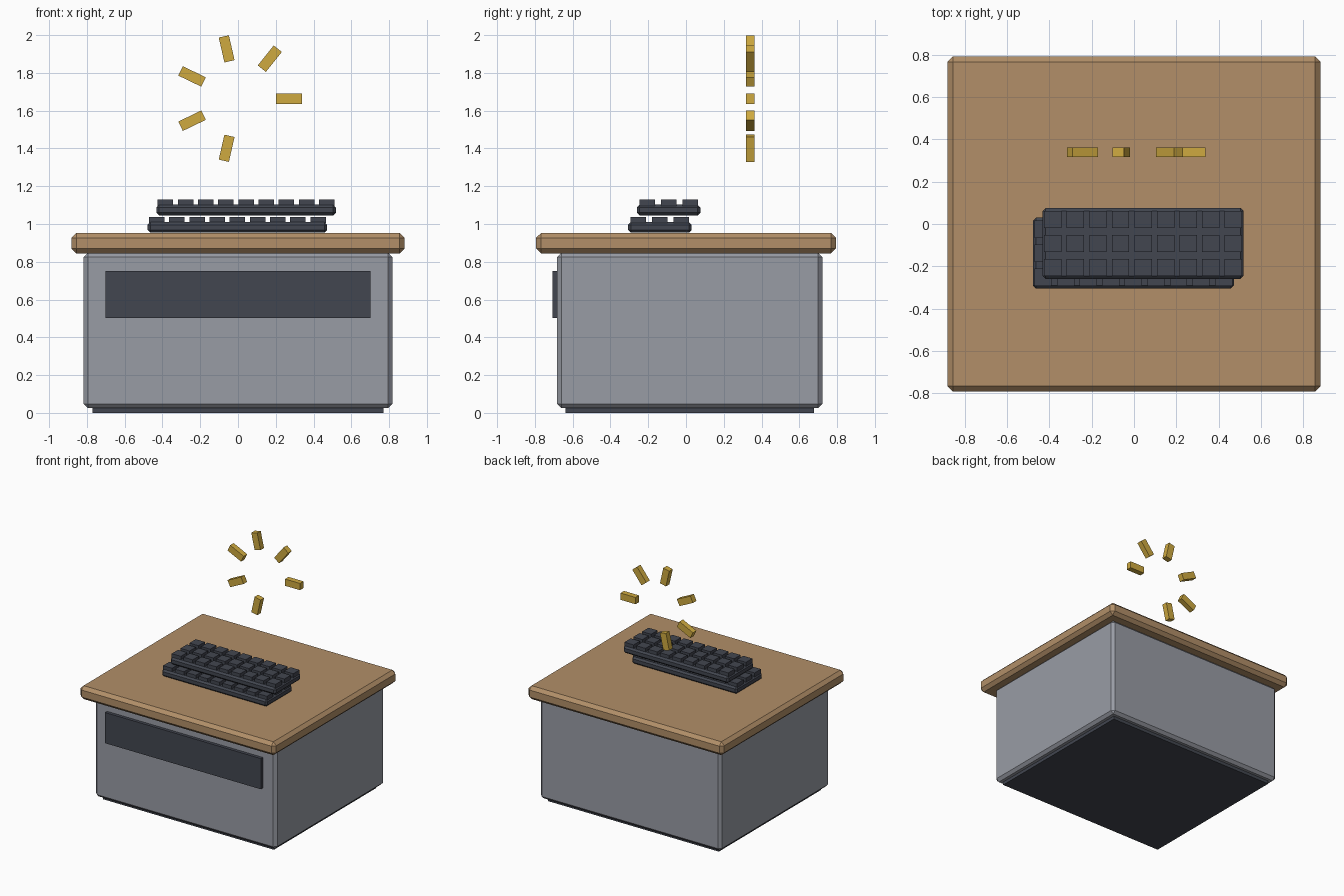
import bpy, math
from mathutils import Matrix

if "Cube" in bpy.data.objects:
    bpy.data.objects.remove(bpy.data.objects["Cube"])


def make_mat(name, rgb):
    m = bpy.data.materials.new(name)
    lin = [(c / 255 / 12.92) if c < 10 else ((c / 255 + 0.055) / 1.055) ** 2.4 for c in rgb]
    m.diffuse_color = (*lin, 1)
    m.use_nodes = True
    m.node_tree.nodes["Principled BSDF"].inputs["Base Color"].default_value = m.diffuse_color
    return m


WOOD = make_mat("wood", (178, 143, 104))
GREY = make_mat("grey metal", (153, 156, 165))
DARK = make_mat("dark charcoal", (66, 70, 80))
GOLD = make_mat("gold", (207, 170, 64))


def box(name, lo, hi, mat, chamfer=0.0):
    """Box between two corners with an optional single-step chamfer."""
    size = [b - a for a, b in zip(lo, hi)]
    mid = [(a + b) / 2 for a, b in zip(lo, hi)]
    bpy.ops.mesh.primitive_cube_add(size=1, location=mid)
    ob = bpy.context.object
    ob.name = name
    ob.data.transform(Matrix.Diagonal((*size, 1)))
    ob.data.materials.append(mat)
    if chamfer:
        mod = ob.modifiers.new("chamfer", 'BEVEL')
        mod.width = chamfer
        mod.segments = 1
    return ob


# Cabinet, recessed plinth, front panel and worktop
box("plinth", (-0.77, -0.637, 0), (0.77, 0.677, 0.06), DARK)
box("cabinet", (-0.817, -0.682, 0.026), (0.817, 0.722, 0.846), GREY, 0.022)
box("front_panel", (-0.702, -0.708, 0.502), (0.702, -0.67, 0.752), DARK)
box("worktop", (-0.882, -0.793, 0.844), (0.882, 0.793, 0.953), WOOD, 0.026)


def keyboard(name, cx, cy, z0):
    """Chamfered tray carrying a 9 by 3 grid of square keys."""
    box(name + "_tray", (cx - 0.475, cy - 0.168, z0),
        (cx + 0.475, cy + 0.168, z0 + 0.056), DARK, 0.014)
    for i in range(9):
        for j in range(3):
            x = cx + (i - 4) * 0.1068
            y = cy + (j - 1) * 0.1135
            box(f"{name}_key_{i}_{j}", (x - 0.041, y - 0.041, z0 + 0.05),
                (x + 0.041, y + 0.041, z0 + 0.084), DARK)


# Two stacked keyboards
keyboard("lower_keyboard", -0.003, -0.138, 0.954)
keyboard("upper_keyboard", 0.043, -0.092, 1.046)

# Floating ring of bars: six of seven places filled
for k in range(6):
    a = k * 2 * math.pi / 7
    bar = box(f"ring_bar_{k}", (-0.0675, -0.0225, -0.0275), (0.0675, 0.0225, 0.0275), GOLD)
    bar.location = (0.27 * math.cos(a), 0.339, 1.664 + 0.27 * math.sin(a))
    bar.rotation_euler = (0, -a, 0)
